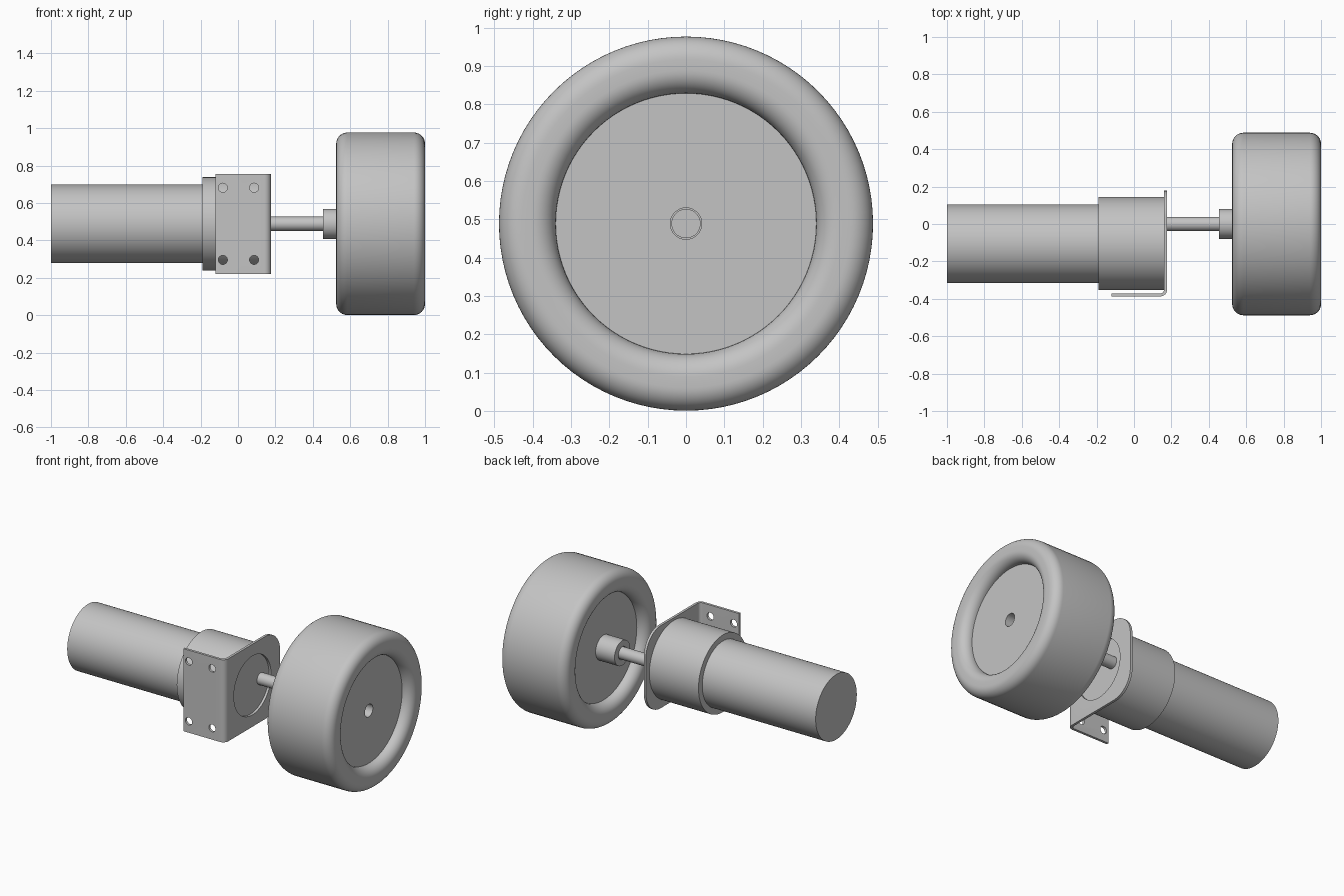
import bpy
import bmesh
from math import sin, cos, pi, radians
from mathutils import Matrix

if "Cube" in bpy.data.objects:
    bpy.data.objects.remove(bpy.data.objects["Cube"], do_unlink=True)

grey = bpy.data.materials.new("plain_grey")
grey.use_nodes = True
COLOUR = (0.55, 0.55, 0.55, 1)
grey.diffuse_color = COLOUR
grey.node_tree.nodes["Principled BSDF"].inputs["Base Color"].default_value = COLOUR

AXIS_Z = 0.489     # height of wheel, shaft and motor axes
MOTOR_Y = -0.105   # motor sits off the shaft axis


def finish(bm, name, smooth=True):
    bmesh.ops.recalc_face_normals(bm, faces=bm.faces)
    mesh = bpy.data.meshes.new(name)
    bm.to_mesh(mesh)
    bm.free()
    mesh.materials.append(grey)
    obj = bpy.data.objects.new(name, mesh)
    bpy.context.collection.objects.link(obj)
    bpy.ops.object.select_all(action="DESELECT")
    obj.select_set(True)
    bpy.context.view_layer.objects.active = obj
    if smooth:
        bpy.ops.object.shade_smooth_by_angle(angle=radians(30))
    return obj


def lathe(name, profile, y=0.0, z=AXIS_Z, sides=96):
    """Spin (x, radius) points around an axis parallel to x."""
    bm = bmesh.new()
    verts = [bm.verts.new((x, 0, r)) for x, r in profile]
    edges = [bm.edges.new(pair) for pair in zip(verts, verts[1:])]
    bmesh.ops.spin(bm, geom=verts + edges, cent=(0, 0, 0), axis=(1, 0, 0),
                   angle=2 * pi, steps=sides, use_duplicate=False)
    bmesh.ops.remove_doubles(bm, verts=bm.verts, dist=0.0001)
    bmesh.ops.translate(bm, verts=bm.verts, vec=(0, y, z))
    return finish(bm, name)


def rod(name, x0, x1, radius, y=0.0):
    return lathe(name, [(x0, 0), (x0, radius), (x1, radius), (x1, 0)], y)


def arc(cx, cr, radius, start, end, steps=10):
    """Quarter round in the (x, radius) plane, angles in degrees."""
    angles = [radians(start + (end - start) * i / steps) for i in range(steps + 1)]
    return [(cx + radius * cos(a), cr + radius * sin(a)) for a in angles]


def punch(target, radius, depth, location, axis):
    """Cut a round hole along the given axis."""
    bm = bmesh.new()
    turn = Matrix.Rotation(pi / 2, 4, axis)
    bmesh.ops.create_cone(bm, cap_ends=True, segments=48, radius1=radius,
                          radius2=radius, depth=depth,
                          matrix=Matrix.Translation(location) @ turn)
    cutter = finish(bm, "hole_cutter", False)
    cutter.hide_render = True
    bpy.context.view_layer.objects.active = target
    mod = target.modifiers.new("hole", "BOOLEAN")
    mod.operation = "DIFFERENCE"
    mod.solver = "EXACT"
    mod.object = cutter
    bpy.ops.object.modifier_apply(modifier=mod.name)
    bpy.data.objects.remove(cutter, do_unlink=True)


# Motor can, gearbox and output shaft
rod("motor_body", -1.0, -0.18, 0.21, MOTOR_Y)
rod("gearbox", -0.19, 0.162, 0.249, MOTOR_Y)
rod("drive_shaft", 0.15, 0.62, 0.038)

# Wheel: rounded tyre, recessed discs, inner hub and open bore
F, R, RIM = 0.06, 0.488, 0.34
INNER, OUTER = 0.525, 1.0
DISC_IN, DISC_OUT = INNER + 0.065, OUTER - 0.065
BORE, HUB, HUB_END = 0.041, 0.08, 0.455
wheel_profile = (
    [(HUB_END, BORE), (HUB_END, HUB), (DISC_IN, HUB), (DISC_IN, RIM)]
    + arc(INNER + F, RIM + F, F, 270, 180)
    + arc(INNER + F, R - F, F, 180, 90)
    + arc(OUTER - F, R - F, F, 90, 0)
    + arc(OUTER - F, RIM + F, F, 0, -90)
    + [(DISC_OUT, RIM), (DISC_OUT, BORE), (HUB_END, BORE)]
)
lathe("wheel", wheel_profile)

# Angle bracket: L profile extruded upward, bend and rear corners rounded
X0, X1, Y0, Y1, T = -0.12, 0.177, -0.387, 0.178, 0.016
Z0, Z1 = 0.222, 0.755
bm = bmesh.new()
outline = [(X0, Y0), (X1, Y0), (X1, Y1), (X1 - T, Y1), (X1 - T, Y0 + T), (X0, Y0 + T)]
face = bm.faces.new([bm.verts.new((x, y, Z0)) for x, y in outline])
raised = bmesh.ops.extrude_face_region(bm, geom=[face])["geom"]
bmesh.ops.translate(bm, vec=(0, 0, Z1 - Z0),
                    verts=[v for v in raised if isinstance(v, bmesh.types.BMVert)])


def round_edges(test, radius, steps):
    chosen = [e for e in bm.edges if all(test(v.co) for v in e.verts)]
    bmesh.ops.bevel(bm, geom=chosen, offset=radius, offset_type="OFFSET",
                    segments=steps, profile=0.5, affect="EDGES")


for level in (Z0, Z1):
    round_edges(lambda c: abs(c.y - Y1) < 1e-4 and abs(c.z - level) < 1e-4, 0.15, 14)
round_edges(lambda c: abs(c.x - X1) < 1e-4 and abs(c.y - Y0) < 1e-4, 0.036, 6)
round_edges(lambda c: abs(c.x - X1 + T) < 1e-4 and abs(c.y - Y0 - T) < 1e-4, 0.02, 6)
bracket = finish(bm, "mounting_bracket", False)

# Pilot opening and four screw holes
punch(bracket, 0.19, 0.1, (X1, MOTOR_Y, AXIS_Z), "Y")
for x in (-0.081, 0.086):
    for z in (-0.193, 0.193):
        punch(bracket, 0.024, 0.06, (x, Y0, AXIS_Z + z), "X")
bpy.ops.object.select_all(action="DESELECT")
bracket.select_set(True)
bpy.context.view_layer.objects.active = bracket
bpy.ops.object.shade_smooth_by_angle(angle=radians(30))
